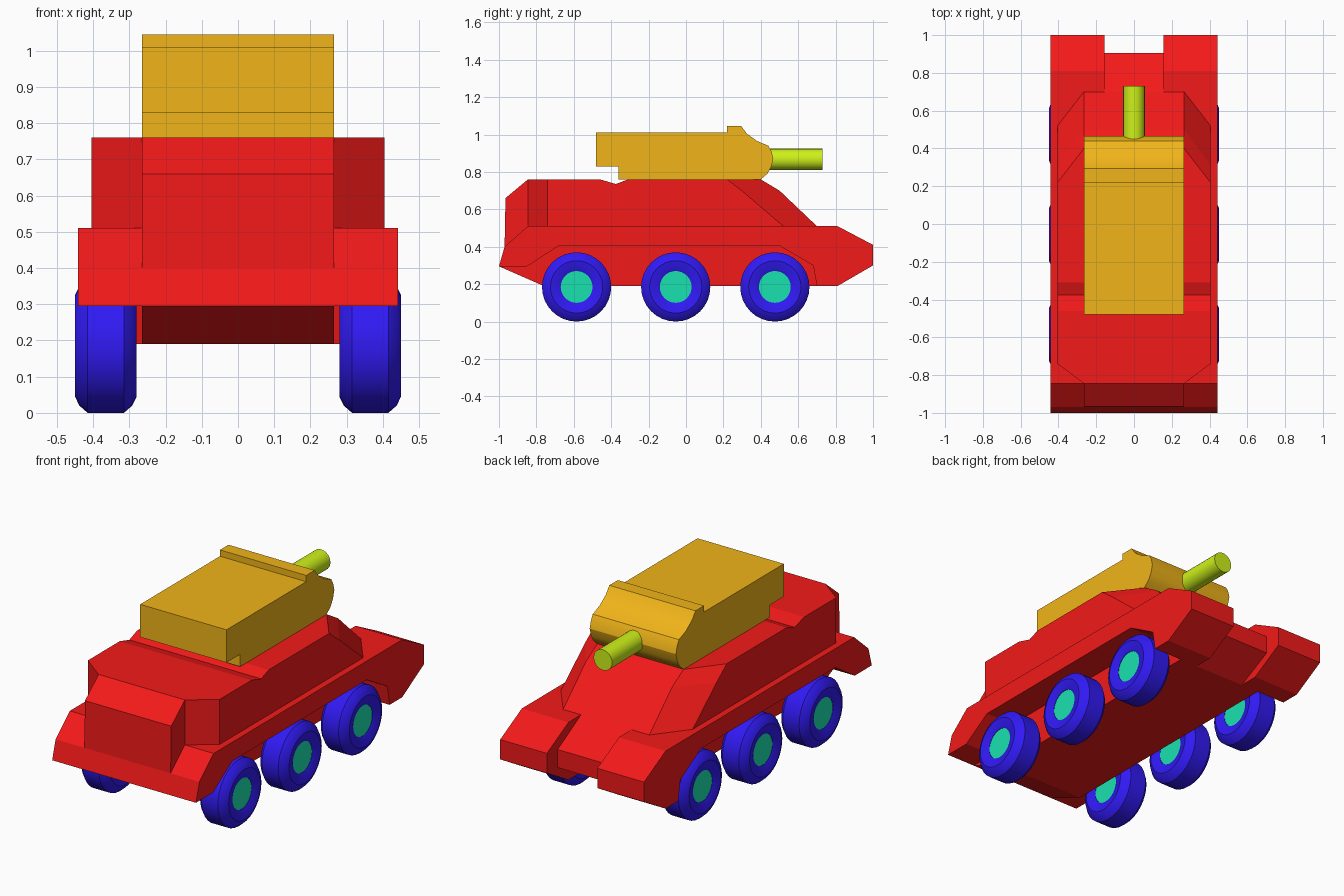
import bpy, bmesh, math

if "Cube" in bpy.data.objects:
    bpy.data.objects.remove(bpy.data.objects["Cube"])


def material(name, rgb):
    m = bpy.data.materials.new(name)
    m.diffuse_color = (*rgb, 1)
    m.use_nodes = True
    m.node_tree.nodes["Principled BSDF"].inputs["Base Color"].default_value = m.diffuse_color
    return m


RED = material("hull_red", (0.9, 0.01, 0.01))
GOLD = material("turret_gold", (0.88, 0.46, 0.01))
LIME = material("gun_lime", (0.62, 0.88, 0.01))
BLUE = material("tyre_blue", (0.03, 0.01, 0.9))
TEAL = material("hub_teal", (0.01, 0.75, 0.43))


def finish(bm, name, mat, smooth=None):
    bmesh.ops.recalc_face_normals(bm, faces=bm.faces)
    me = bpy.data.meshes.new(name)
    bm.to_mesh(me)
    bm.free()
    ob = bpy.data.objects.new(name, me)
    bpy.context.collection.objects.link(ob)
    me.materials.append(mat)
    if smooth:
        bpy.ops.object.select_all(action='DESELECT')
        bpy.context.view_layer.objects.active = ob
        ob.select_set(True)
        bpy.ops.object.shade_smooth_by_angle(angle=math.radians(smooth))
    return ob


def loft(name, mat, x0, prof0, x1, prof1=None, smooth=None):
    """Solid between two (y, z) profiles at x0 and x1."""
    bm = bmesh.new()
    a = [bm.verts.new((x0, y, z)) for y, z in prof0]
    b = [bm.verts.new((x1, y, z)) for y, z in (prof1 or prof0)]
    bm.faces.new(a)
    bm.faces.new(b[::-1])
    n = len(a)
    for i in range(n):
        j = (i + 1) % n
        bm.faces.new((a[i], b[i], b[j], a[j]))
    return finish(bm, name, mat, smooth)


def lathe(name, mat, prof, y, z, segs=32, closed=True):
    """Spin a (radius, x) profile about an x-parallel axis."""
    bm = bmesh.new()
    rings = []
    for k in range(segs):
        t = 2 * math.pi * k / segs
        rings.append([bm.verts.new((x, y + r * math.cos(t), z + r * math.sin(t)))
                      for r, x in prof])
    n = len(prof)
    for k in range(segs):
        p, q = rings[k], rings[(k + 1) % segs]
        for i in range(n if closed else n - 1):
            j = (i + 1) % n
            bm.faces.new((p[i], q[i], q[j], p[j]))
    if not closed:
        bm.faces.new([r[0] for r in rings])
        bm.faces.new([r[-1] for r in rings])
    return finish(bm, name, mat, 30)


# Central hull with nose, roof groove and sloped rear deck
groove = [(-0.46, 0.76), (-0.375, 0.735), (-0.31, 0.76)]
rear_slope = [(0.40, 0.76), (0.50, 0.70), (0.70, 0.51)]
loft("central_hull", RED, -0.265,
     [(-1, 0.295), (-0.97, 0.40), (-0.965, 0.66), (-0.845, 0.76)] + groove
     + rear_slope + [(0.70, 0.19), (-0.76, 0.19)], 0.265)

# Recessed tail between the rear blocks
loft("tail", RED, -0.155,
     [(0.70, 0.51), (0.905, 0.395), (0.905, 0.295), (0.70, 0.19)], 0.155)

tail_block = [(0.81, 0.51), (1, 0.41), (1, 0.30), (0.81, 0.19), (0.70, 0.19)]
fender = [(-1, 0.295), (-0.97, 0.40), (-0.845, 0.51)] + tail_block + [
    (0.68, 0.30), (0.50, 0.405), (-0.68, 0.405), (-0.85, 0.295)]
wing_in = [(-0.845, 0.51), (-0.845, 0.76)] + groove + rear_slope
wing_out = [(-0.74, 0.51), (-0.74, 0.76)] + groove + [
    (0.22, 0.76), (0.31, 0.69), (0.52, 0.51)]

for s, side in ((1, "right"), (-1, "left")):
    # Side hull parts
    loft(side + "_rear_block", RED, s * 0.155, [(0.70, 0.51)] + tail_block, s * 0.265)
    loft(side + "_fender", RED, s * 0.265, fender, s * 0.442)
    loft(side + "_upper_hull", RED, s * 0.265, wing_in, s * 0.405, wing_out)
    # Wheels
    for y, pos in ((-0.585, "front"), (-0.055, "middle"), (0.475, "rear")):
        tyre = [(0.085, 0.295), (0.10, 0.288), (0.14, 0.28), (0.165, 0.292),
                (0.185, 0.315), (0.185, 0.415), (0.165, 0.438), (0.14, 0.45),
                (0.10, 0.442), (0.085, 0.435)]
        lathe(f"{side}_{pos}_tyre", BLUE, [(r, s * x) for r, x in tyre], y, 0.185)
        lathe(f"{side}_{pos}_hub", TEAL, [(0.087, s * 0.297), (0.087, s * 0.433)],
              y, 0.185, closed=False)

# Turret with hatch ridge and rounded gun mantlet
loft("turret", GOLD, -0.265,
     [(-0.48, 0.828), (-0.48, 1.01), (0.22, 1.01), (0.22, 1.045), (0.295, 1.045),
      (0.325, 1.005), (0.38, 0.965), (0.44, 0.94), (0.457, 0.91), (0.467, 0.87),
      (0.455, 0.825), (0.435, 0.79), (0.40, 0.76), (-0.36, 0.76), (-0.36, 0.828)],
     0.265, smooth=25)

# Gun barrel
bm = bmesh.new()
bmesh.ops.create_cone(bm, cap_ends=True, segments=24, radius1=0.057, radius2=0.057, depth=0.30)
for v in bm.verts:
    x, y, z = v.co
    v.co = (x, z + 0.58, 0.867 + y)
finish(bm, "gun_barrel", LIME, 30)
